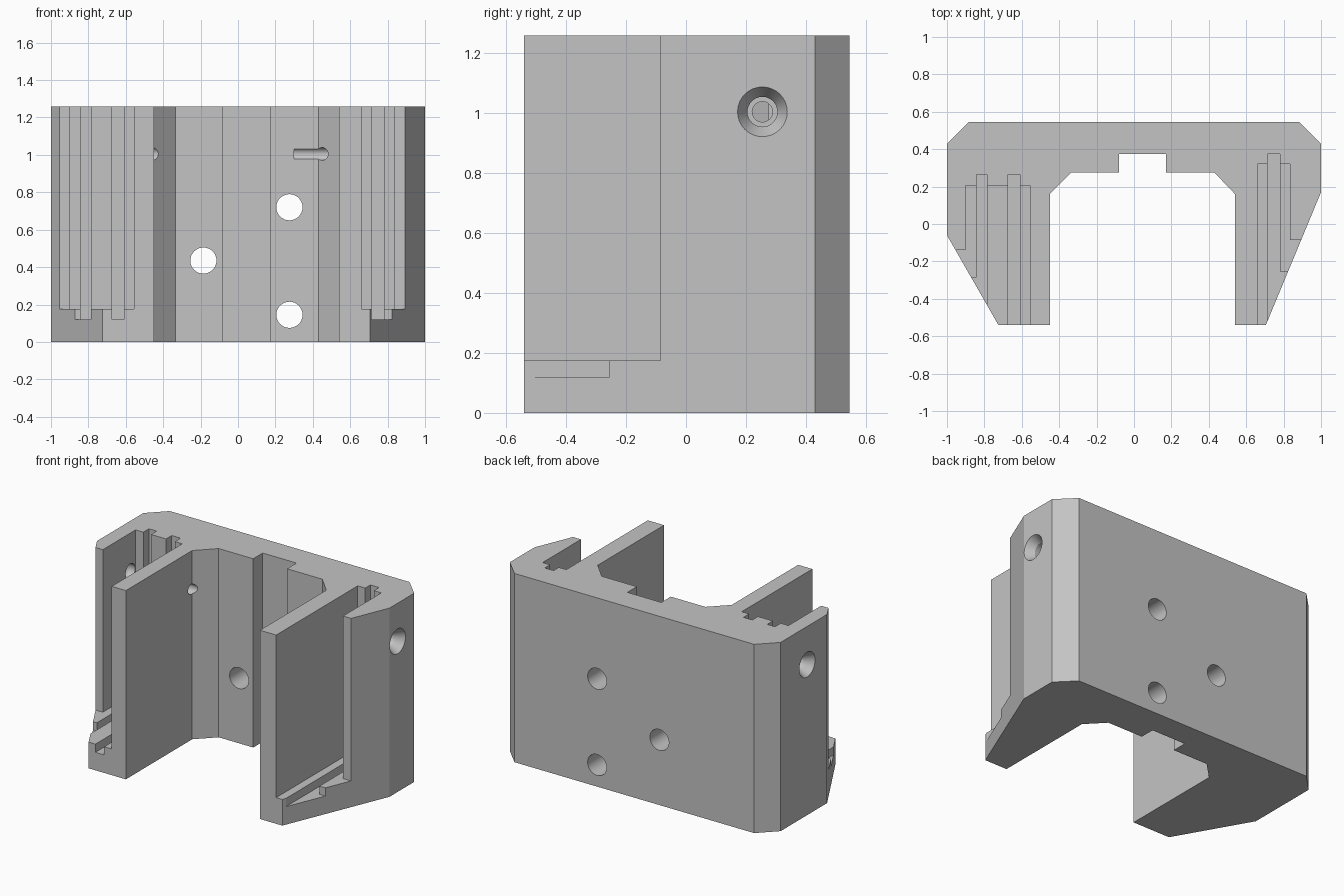
import bpy, bmesh, math

HEIGHT = 1.26

cube = bpy.data.objects.get("Cube")
if cube:
    bpy.data.objects.remove(cube, do_unlink=True)

grey = bpy.data.materials.new("plain_grey")
grey.use_nodes = True
grey.diffuse_color = (0.55, 0.55, 0.55, 1)
grey.node_tree.nodes["Principled BSDF"].inputs["Base Color"].default_value = (0.55, 0.55, 0.55, 1)


def make_object(name, bm):
    bmesh.ops.recalc_face_normals(bm, faces=bm.faces)
    mesh = bpy.data.meshes.new(name)
    bm.to_mesh(mesh)
    bm.free()
    mesh.materials.append(grey)
    obj = bpy.data.objects.new(name, mesh)
    bpy.context.collection.objects.link(obj)
    return obj


def prism(name, points, z0, z1):
    """Extrude a plan outline from z0 to z1."""
    bm = bmesh.new()
    face = bm.faces.new([bm.verts.new((x, y, z0)) for x, y in points])
    top = bmesh.ops.extrude_face_region(bm, geom=[face])["geom"]
    verts = [v for v in top if isinstance(v, bmesh.types.BMVert)]
    bmesh.ops.translate(bm, verts=verts, vec=(0, 0, z1 - z0))
    return make_object(name, bm)


def bore(name, stations, place, sides=32):
    """Turned cutter: (distance, radius) stations joined along an axis."""
    bm = bmesh.new()
    rings = []
    for dist, rad in stations:
        angles = [2 * math.pi * i / sides for i in range(sides)]
        rings.append([bm.verts.new(place(dist, rad * math.cos(a), rad * math.sin(a)))
                      for a in angles])
    for a, b in zip(rings, rings[1:]):
        for i in range(sides):
            j = (i + 1) % sides
            bm.faces.new((a[i], a[j], b[j], b[i]))
    bm.faces.new(rings[0])
    bm.faces.new(rings[-1])
    return make_object(name, bm)


def slot(name, side, inner, outer, back, lip, floor):
    """Vertical channel open at top and front; its outer wall stops at lip."""
    pts = [(inner, back), (outer, back), (outer, lip), (1.2, lip), (1.2, -0.8), (inner, -0.8)]
    return prism(name, [(side * x, y) for x, y in pts], floor, HEIGHT + 0.2)


# Body: U-shaped plan with chamfered corners and tapered legs
body = prism("bracket_body", [
    (-1, 0.43), (-0.885, 0.545), (0.885, 0.545), (1, 0.43), (1, 0.17),
    (0.705, -0.54), (0.54, -0.54), (0.54, 0.16), (0.43, 0.275),
    (0.17, 0.275), (0.17, 0.375), (-0.08, 0.375), (-0.08, 0.275),
    (-0.335, 0.275), (-0.45, 0.16), (-0.45, -0.54), (-0.725, -0.54), (-1, -0.06)],
    0, HEIGHT)

# Channels in both legs, with deeper narrow grooves
cutters = [
    slot("right_channel", -1, 0.555, 0.90, 0.205, -0.14, 0.175),
    slot("right_outer_groove", -1, 0.785, 0.843, 0.265, -0.285, 0.12),
    slot("left_channel", 1, 0.66, 0.835, 0.32, -0.085, 0.175),
    slot("left_groove", 1, 0.715, 0.78, 0.375, -0.255, 0.12),
    prism("right_inner_groove",
          [(-0.675, 0.265), (-0.61, 0.265), (-0.61, -0.8), (-0.675, -0.8)],
          0.12, HEIGHT + 0.2),
]

# Three holes through the back plate
for x, z in [(0.275, 0.72), (-0.185, 0.435), (0.275, 0.145)]:
    cutters.append(bore("back_hole", [(0.1, 0.07), (0.7, 0.07)],
                        lambda d, u, v, x=x, z=z: (x + u, d, z + v)))

# Countersunk screw holes through each side, narrower in the inner wall
for side, y, mid in [(1, 0.255, 0.75), (-1, 0.15, 0.8)]:
    cutters.append(bore("side_hole",
                        [(1.03, 0.083), (1, 0.083), (0.945, 0.05), (mid, 0.05)],
                        lambda d, u, v, s=side, y=y: (s * d, y + u, 1.005 + v)))
    cutters.append(bore("side_pilot_hole", [(0.85, 0.034), (0.3, 0.034)],
                        lambda d, u, v, s=side, y=y: (s * d, y + u, 1.005 + v)))

for cutter in cutters:
    cutter.hide_render = True
    mod = body.modifiers.new("cut", 'BOOLEAN')
    mod.operation = 'DIFFERENCE'
    mod.solver = 'EXACT'
    mod.object = cutter

# Bake the cuts and drop the cutters
bpy.context.view_layer.update()
graph = bpy.context.evaluated_depsgraph_get()
result = bpy.data.meshes.new_from_object(body.evaluated_get(graph))
body.modifiers.clear()
body.data = result
result.materials.clear()
result.materials.append(grey)
for poly in result.polygons:
    poly.material_index = 0
for cutter in cutters:
    bpy.data.objects.remove(cutter, do_unlink=True)

# Smooth bores, sharp edges elsewhere
bpy.ops.object.select_all(action='DESELECT')
body.select_set(True)
bpy.context.view_layer.objects.active = body
bpy.ops.object.shade_smooth_by_angle(angle=math.radians(20))
